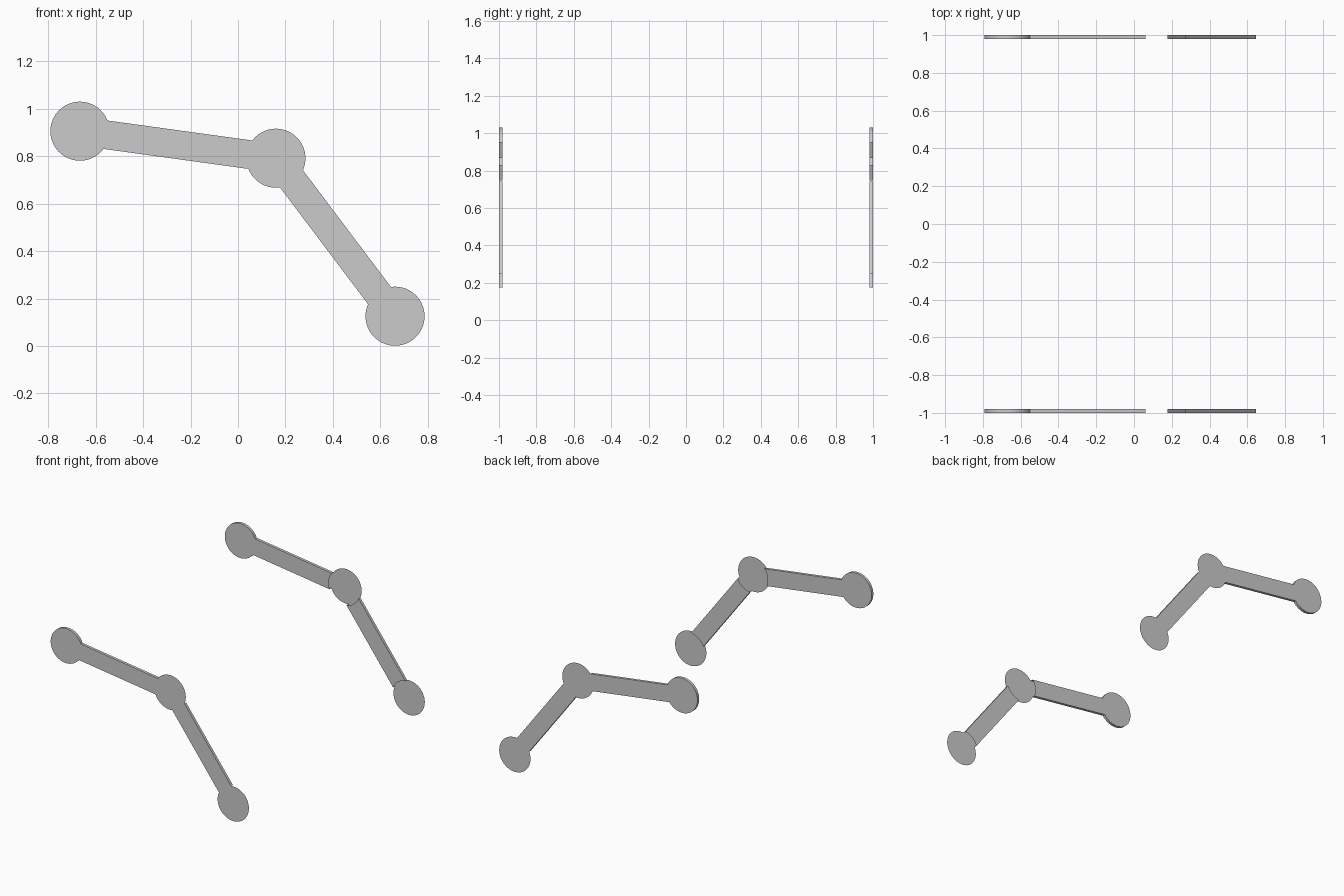
import bpy, bmesh
from math import sin, cos, asin, atan2, pi, ceil

if "Cube" in bpy.data.objects:
    bpy.data.objects.remove(bpy.data.objects["Cube"])

R, H = 0.1245, 0.0605          # disc radius, bar half width
OUT, INN = -1.0, -0.98         # outer and inner planes of the front linkage
JOINTS = [(-0.667, 0.906), (0.160, 0.792), (0.6625, 0.1255)]
PHI = asin(H / R)              # half angle where a bar meets a disc


def heading(a, b):
    return atan2(b[1] - a[1], b[0] - a[0])


def arc(c, a0, a1):
    n = max(2, ceil(abs(a1 - a0) / (2 * pi / 64)))
    return [(c[0] + R * cos(a0 + (a1 - a0) * i / n),
             c[1] + R * sin(a0 + (a1 - a0) * i / n)) for i in range(n + 1)]


def disc_outline(c, headings):
    """Full circle broken exactly where the bars join it."""
    cuts = sorted((h + s * PHI) % (2 * pi) for h in headings for s in (-1, 1))
    cuts.append(cuts[0] + 2 * pi)
    pts = []
    for a0, a1 in zip(cuts, cuts[1:]):
        pts += arc(c, a0, a1)[:-1]
    return pts


def bar_outline(a, b):
    """Bar whose ends follow the rims of the two discs."""
    h = heading(a, b)
    return arc(a, h + PHI, h - PHI), arc(b, h + pi + PHI, h + pi - PHI)


def make_part(name, faces, walls):
    bm = bmesh.new()
    for pts, y in faces:
        bm.faces.new([bm.verts.new((x, y, z)) for x, z in pts])
    for path in walls:
        for p, q in zip(path, path[1:]):
            bm.faces.new([bm.verts.new(v) for v in (
                (p[0], OUT, p[1]), (q[0], OUT, q[1]),
                (q[0], INN, q[1]), (p[0], INN, p[1]))])
    bmesh.ops.remove_doubles(bm, verts=bm.verts, dist=1e-5)
    bmesh.ops.recalc_face_normals(bm, faces=bm.faces)
    mesh = bpy.data.meshes.new(name)
    bm.to_mesh(mesh)
    bm.free()
    ob = bpy.data.objects.new(name, mesh)
    bpy.context.collection.objects.link(ob)
    # matching linkage at the back
    m = ob.modifiers.new("Mirror", 'MIRROR')
    m.use_axis = (False, True, False)
    m.use_mirror_merge = False
    bpy.ops.object.select_all(action='DESELECT')
    ob.select_set(True)
    bpy.context.view_layer.objects.active = ob
    bpy.ops.object.shade_smooth_by_angle()


A, B, C = JOINTS
hab, hbc = heading(A, B), heading(B, C)

# solid end disc, its rim open only where the bar joins
end = disc_outline(A, [hab])
make_part("upper_end_disc", [(end, OUT), (end, INN)],
          [arc(A, hab + PHI, hab + 2 * pi - PHI)])

# the two bars, with both faces and long side walls
for name, p, q in (("upper_bar", A, B), ("lower_bar", B, C)):
    e0, e1 = bar_outline(p, q)
    make_part(name, [(e0 + e1, OUT), (e0 + e1, INN)],
              [[e0[-1], e1[0]], [e1[-1], e0[0]]])

# middle and lower discs are thin sheets flush with the outer face
make_part("middle_disc", [(disc_outline(B, [hab + pi, hbc]), OUT)], [])
make_part("lower_end_disc", [(disc_outline(C, [hbc + pi]), OUT)], [])
